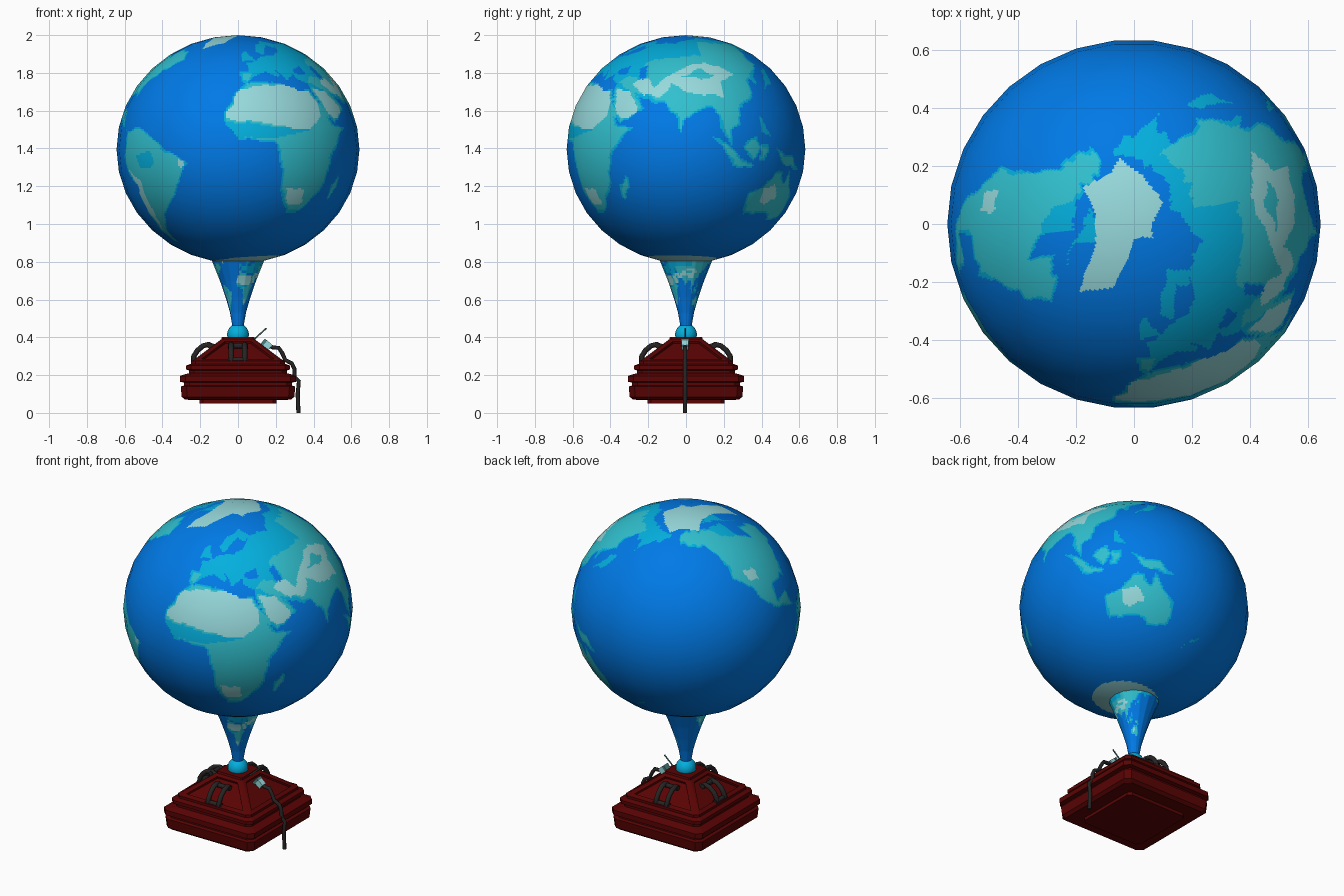
import bpy, bmesh, math
from mathutils import Vector, Matrix, noise

if "Cube" in bpy.data.objects:
    bpy.data.objects.remove(bpy.data.objects["Cube"])

# ---------- colours ----------
MATS = {}
for name, col in {
    "ocean blue": (0.0, 0.195, 0.80), "land cyan": (0.001, 0.43, 0.73),
    "land teal": (0.03, 0.53, 0.62), "pale highland": (0.31, 0.70, 0.72),
    "dark red": (0.10, 0.001, 0.001), "charcoal": (0.02, 0.017, 0.017),
    "dull metal": (0.07, 0.20, 0.20)}.items():
    m = bpy.data.materials.new(name)
    m.diffuse_color = (*col, 1)
    m.use_nodes = True
    m.node_tree.nodes["Principled BSDF"].inputs["Base Color"].default_value = m.diffuse_color
    MATS[name] = m
PAINT = ["ocean blue", "land cyan", "land teal", "pale highland"]
SEA, CYAN, TEAL, PALE = range(4)

# ---------- map: simple lon/lat outlines, later ones paint over earlier ----------
patches = []


def patch(colour, *pts):
    xs, ys = [p[0] for p in pts], [p[1] for p in pts]
    patches.append((colour, pts, min(xs), max(xs), min(ys), max(ys)))


# Europe and Asia
patch(CYAN, (-9, 37), (-9, 43), (-2, 44), (-4, 48), (8, 54), (20, 55), (29, 60), (40, 67), (68, 69),
      (80, 73), (105, 77), (130, 72), (160, 70), (188, 66), (178, 62), (163, 58), (157, 51), (156, 59),
      (142, 59), (135, 54), (140, 48), (128, 41), (126, 35), (121, 39), (121, 29), (110, 21), (90, 22),
      (70, 23), (57, 26), (48, 30), (35, 32), (36, 36), (27, 37), (27, 41), (22, 37), (14, 45), (18, 40),
      (15, 38), (8, 44), (0, 39), (-5, 36))
patch(CYAN, (5, 59), (13, 56), (18, 61), (24, 66), (30, 62), (42, 67), (26, 71), (14, 67))
patch(CYAN, (-6, 50), (2, 51), (-2, 59), (-7, 57))
patch(TEAL, (-8, 38), (-6, 43), (0, 42), (-3, 37))
patch(TEAL, (95, 70), (125, 68), (150, 66), (138, 54), (138, 47), (126, 42), (121, 37), (119, 27), (108, 22),
      (90, 23), (68, 25), (50, 30), (36, 36), (42, 40), (55, 40), (48, 50), (70, 54), (92, 55))
patch(TEAL, (68, 24), (73, 19), (77, 8), (80, 15), (91, 23), (97, 17), (99, 8), (103, 1), (103, 9),
      (108, 12), (109, 22), (90, 28))
patch(TEAL, (34, 32), (48, 31), (56, 25), (59, 21), (45, 13), (40, 19))
patch(PALE, (37, 31), (46, 31), (54, 23), (54, 18), (46, 15), (42, 19))
patch(PALE, (46, 36), (56, 38), (62, 33), (70, 40), (80, 47), (92, 49), (108, 46), (112, 41), (102, 37),
      (102, 28), (84, 29), (72, 35), (66, 28), (56, 28))
patch(TEAL, (76, 40), (90, 44), (98, 40), (88, 37))
patch(SEA, (28, 42), (40, 41), (38, 46), (31, 46))
patch(SEA, (48, 44), (53, 46), (54, 37), (49, 38))
# Africa
patch(TEAL, (-17, 21), (-6, 36), (10, 37), (20, 32), (33, 32), (44, 12), (52, 12), (40, -4), (40, -16),
      (33, -27), (26, -34), (18, -34), (12, -17), (9, 3), (-8, 5), (-17, 14))
patch(CYAN, (-16, 14), (8, 12), (26, 11), (20, 9), (8, 5), (-8, 6))
patch(PALE, (-16, 20), (-8, 32), (10, 35), (32, 31), (38, 18), (32, 12), (20, 11), (0, 14), (-16, 15))
patch(PALE, (16, -20), (25, -21), (26, -28), (18, -29))
patch(TEAL, (44, -17), (49, -12), (50, -17), (47, -25), (44, -24))
# Australia and the islands
patch(TEAL, (114, -23), (122, -18), (130, -12), (136, -12), (140, -17), (142, -11), (153, -26), (150, -37),
      (140, -38), (130, -32), (116, -35))
patch(PALE, (122, -20), (132, -18), (137, -25), (126, -28))
patch(TEAL, (94, 6), (100, 4), (107, -4), (116, -7), (115, -10), (104, -8))
patch(TEAL, (108, 1), (117, 7), (119, 0), (114, -5))
patch(TEAL, (119, 2), (125, 2), (122, -6), (119, -5))
patch(CYAN, (120, 18), (127, 7), (121, 9))
patch(TEAL, (130, 0), (141, -2), (151, -10), (138, -9))
patch(CYAN, (130, 32), (140, 35), (146, 44), (140, 44), (136, 36))
patch(TEAL, (167, -46), (178, -38), (173, -40))
# North America
patch(TEAL, (-164, 66), (-156, 71), (-125, 70), (-95, 70), (-94, 60), (-82, 54), (-78, 62), (-64, 59),
      (-56, 52), (-70, 43), (-80, 32), (-81, 25), (-84, 30), (-97, 27), (-96, 19), (-88, 21), (-83, 10),
      (-78, 8), (-92, 14), (-105, 20), (-112, 30), (-124, 40), (-125, 49), (-136, 59), (-152, 61), (-160, 60))
patch(CYAN, (-122, 70), (-95, 70), (-94, 60), (-112, 63))
patch(CYAN, (-120, 75), (-85, 81), (-68, 81), (-82, 70), (-64, 63), (-90, 72))
patch(PALE, (-115, 41), (-106, 41), (-104, 34), (-112, 34))
# South America
patch(TEAL, (-78, 8), (-72, 12), (-60, 9), (-50, 1), (-35, -6), (-39, -16), (-48, -27), (-58, -36),
      (-65, -44), (-68, -54), (-74, -50), (-71, -20), (-81, -5))
patch(CYAN, (-68, -2), (-58, -1), (-54, -8), (-64, -10))
patch(PALE, (-75, -10), (-68, -16), (-66, -35), (-71, -46), (-71, -20))
patch(PALE, (-41, -4), (-36, -6), (-39, -10))
# polar ice, outlined as seen from above
ICE = [(-.19, -.24), (-.07, -.22), (0, -.08), (.08, -.06), (.1, .08), (.03, .18), (-.05, .23), (-.08, .19),
       (-.18, .13), (-.13, .02), (-.14, -.08)]


def inside(x, y, pts):
    hit = False
    for (x1, y1), (x2, y2) in zip(pts, pts[1:] + pts[:1]):
        if (y1 > y) != (y2 > y) and x < (x2 - x1) * (y - y1) / (y2 - y1) + x1:
            hit = not hit
    return hit


def land(lon, lat):
    for colour, pts, x0, x1, y0, y1 in reversed(patches):
        if x0 <= lon <= x1 and y0 <= lat <= y1 and inside(lon, lat, pts):
            return colour
    return SEA


def map_colour(lon, lat):
    a, c = math.radians(lon + 10), math.cos(math.radians(lat)) * 0.635
    if lat > 55 and inside(c * math.sin(a), -c * math.cos(a), ICE):
        return PALE
    if lat < -73 + 5 * math.cos(math.radians(lon - 60)):
        return PALE
    # wobble the straight outlines, then give the teal land a thin cyan shore
    n = noise.noise_vector(Vector((lon, lat, 0)) / 7)
    lon, lat = lon + 2.2 * n.x, lat + 2.2 * n.y
    colour = land(lon, lat)
    if colour == TEAL and SEA in (land(lon + 1.3, lat), land(lon - 1.3, lat), land(lon, lat + 1), land(lon, lat - 1)):
        return CYAN
    return colour


def finish(bm, name, mats, smooth=False):
    me = bpy.data.meshes.new(name)
    bmesh.ops.recalc_face_normals(bm, faces=bm.faces)
    bm.to_mesh(me)
    bm.free()
    for m in mats:
        me.materials.append(MATS[m])
    me.polygons.foreach_set("use_smooth", [smooth] * len(me.polygons))
    ob = bpy.data.objects.new(name, me)
    bpy.context.collection.objects.link(ob)
    return ob


def painted_lathe(name, profile, segs, sub, lat_of, sy=1.0):
    """Turned low-poly shape whose flat facets are cut finely so the map can be painted on."""
    fine = [Vector(p).lerp(Vector(q), i / sub) for p, q in zip(profile, profile[1:]) for i in range(sub)]
    fine.append(Vector(profile[-1]))
    corner = [Vector((math.cos(t), math.sin(t) * sy)) for t in (2 * math.pi * k / segs for k in range(segs))]
    ring = [corner[k].lerp(corner[(k + 1) % segs], i / sub) for k in range(segs) for i in range(sub)]
    bm = bmesh.new()
    rows = [[bm.verts.new((r * c.x, r * c.y, z)) for c in ring] for r, z in fine]
    for lo, hi in zip(rows, rows[1:]):
        for k in range(len(ring)):
            j = (k + 1) % len(ring)
            f = bm.faces.new((lo[k], lo[j], hi[j], hi[k]))
            p = f.calc_center_median()
            lon = math.degrees(math.atan2(p.x, -p.y / sy)) - 10
            f.material_index = map_colour(lon + 360 if lon < -170 else lon, lat_of(p.z))
    bmesh.ops.remove_doubles(bm, verts=bm.verts, dist=1e-5)
    return finish(bm, name, PAINT, True)


# ---------- globe ----------
RX, SY, RZ, ZC = 0.643, 0.988, 0.605, 1.395
prof = [(RX * math.sin(math.pi * i / 16), ZC - RZ * math.cos(math.pi * i / 16)) for i in range(17)]
globe = painted_lathe("globe", prof, 30, 12,
                      lambda z: math.degrees(math.asin(max(-1, min(1, (z - ZC) / RZ)))), SY)
globe.data.normals_split_custom_set_from_vertices(
    [Vector((v.co.x / RX**2, v.co.y / (RX * SY)**2, (v.co.z - ZC) / RZ**2)).normalized()
     for v in globe.data.vertices])

# ---------- flared neck under the globe ----------
painted_lathe("neck", [(.03, .46), (.042, .53), (.065, .61), (.096, .70), (.138, .805)], 16, 8,
              lambda z: max(-60, min(75, (z - .65) * 420)))

# ---------- ball joint ----------
bm = bmesh.new()
bmesh.ops.create_uvsphere(bm, u_segments=16, v_segments=10, radius=.058,
                          matrix=Matrix.Translation((0, 0, .415)))
finish(bm, "ball_joint", ["land cyan"], True)

# ---------- stepped square base with clipped corners and recessed slopes ----------
STEPS = [(.205, .05), (.205, .068), (.28, .07), (.298, .085), (.303, .14), (.285, .145), (.285, .16),
         (.308, .165), (.308, .195), (.28, .205), (.26, .21), (.26, .225), (.275, .23), (.275, .25),
         (.25, .26), (.25, .275), (.235, .28), (.088, .39), (.085, .402)]
bm = bmesh.new()
rows = []
for h, z in STEPS:
    c = h * .9
    rows.append([bm.verts.new((x, y, z)) for x, y in
                 ((-c, -h), (c, -h), (h, -c), (h, c), (c, h), (-c, h), (-h, c), (-h, -c))])
slopes = []
for i, (lo, hi) in enumerate(zip(rows, rows[1:])):
    for k in range(8):
        f = bm.faces.new((lo[k], lo[(k + 1) % 8], hi[(k + 1) % 8], hi[k]))
        if i == 16 and k % 2 == 0:
            slopes.append(f)
bm.faces.new(rows[0][::-1])
bm.faces.new(rows[-1])
bm.normal_update()
bmesh.ops.inset_individual(bm, faces=slopes, thickness=.022, depth=0)
bmesh.ops.inset_individual(bm, faces=slopes, thickness=.004, depth=-.012)
finish(bm, "base", ["dark red"])


# ---------- tubes: handles and cable ----------
def tubes(name, paths, radius, mat):
    cu = bpy.data.curves.new(name, "CURVE")
    cu.dimensions = "3D"
    cu.bevel_depth, cu.bevel_resolution, cu.use_fill_caps = radius, 2, True
    for path in paths:
        sp = cu.splines.new("POLY")
        sp.points.add(len(path) - 1)
        for pt, co in zip(sp.points, path):
            pt.co = (*co, 1)
    cu.materials.append(MATS[mat])
    ob = bpy.data.objects.new(name, cu)
    bpy.context.collection.objects.link(ob)
    return ob


ARCH = [(.13, .35), (.155, .363), (.185, .355), (.215, .33), (.234, .3), (.235, .27)]
for side, turn in (("front", 0), ("left", -90), ("back", 180)):
    paths = [[(x, -d, z) for d, z in ARCH] for x in (-.036, .036)]
    paths += [[(-.052, -d, z), (.052, -d, z)] for d, z in ((.15, .355), (.232, .28))]
    tubes(side + "_handle", paths, .014, "charcoal").rotation_euler.z = math.radians(turn)

tubes("power_cable", [[(.165, -.005, .355), (.19, -.005, .345), (.215, -.005, .345), (.235, -.005, .315),
                       (.25, -.005, .28), (.285, -.005, .262), (.298, -.005, .235), (.3, -.005, .19),
                       (.322, -.005, .168), (.316, -.005, .1), (.32, -.005, 0)]], .011, "charcoal")
tubes("lever", [[(.08, -.005, .385), (.15, -.005, .448)]], .004, "dull metal")

# ---------- plug where the cable enters ----------
for name, at, size, mat in (("plug", (.152, -.005, .362), (.05, .035, .035), "pale highland"),
                            ("plug_collar", (.135, -.005, .372), (.016, .042, .042), "dull metal")):
    bm = bmesh.new()
    bmesh.ops.create_cube(bm, size=1, matrix=Matrix.Translation(at) @ Matrix.Rotation(math.radians(40), 4, "Y")
                          @ Matrix.Diagonal((*size, 1)))
    finish(bm, name, [mat])
